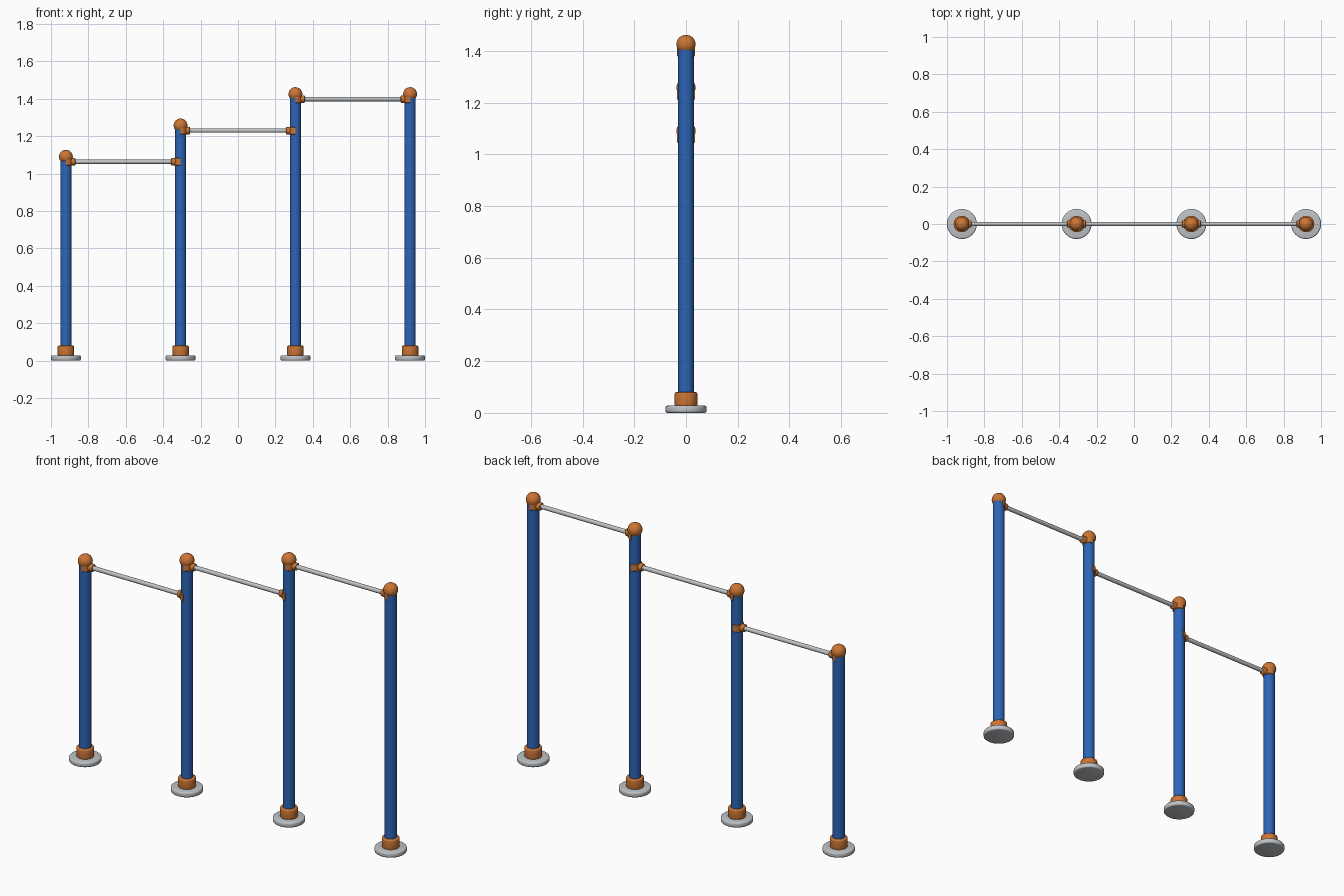
import bpy, bmesh, math
from mathutils import Matrix

if "Cube" in bpy.data.objects:
    bpy.data.objects.remove(bpy.data.objects["Cube"])


def material(name, rgb):
    m = bpy.data.materials.new(name)
    m.diffuse_color = (*rgb, 1)
    m.use_nodes = True
    m.node_tree.nodes["Principled BSDF"].inputs["Base Color"].default_value = m.diffuse_color
    return m


BLUE = material("blue_paint", (0.026, 0.13, 0.47))
ORANGE = material("orange_plastic", (0.60, 0.18, 0.035))
GREY = material("grey_metal", (0.52, 0.54, 0.56))


def finish(bm, name, mat, matrix):
    bmesh.ops.recalc_face_normals(bm, faces=bm.faces)
    bm.transform(matrix)
    me = bpy.data.meshes.new(name)
    bm.to_mesh(me)
    bm.free()
    me.materials.append(mat)
    ob = bpy.data.objects.new(name, me)
    bpy.context.collection.objects.link(ob)
    bpy.ops.object.select_all(action='DESELECT')
    ob.select_set(True)
    bpy.context.view_layer.objects.active = ob
    bpy.ops.object.shade_smooth_by_angle(angle=math.radians(40))
    return ob


def lathe(name, profile, mat, matrix, sweep=2 * math.pi, segs=32):
    """Spin an (r, z) profile around z; a partial sweep is centred on +x."""
    bm = bmesh.new()
    vs = [bm.verts.new((r, 0, z)) for r, z in profile]
    es = [bm.edges.new(p) for p in zip(vs, vs[1:])]
    if sweep < 6:
        es.append(bm.edges.new((vs[-1], vs[0])))
        bmesh.ops.rotate(bm, verts=vs, matrix=Matrix.Rotation(-sweep / 2, 3, 'Z'))
    bmesh.ops.spin(bm, geom=vs + es, cent=(0, 0, 0), axis=(0, 0, 1),
                   angle=sweep, steps=segs)
    bmesh.ops.remove_doubles(bm, verts=bm.verts, dist=1e-5)
    if sweep < 6:
        bmesh.ops.holes_fill(bm, edges=bm.edges, sides=0)
    return finish(bm, name, mat, matrix)


def drum(r, z0, z1, b):
    """Closed cylinder profile with rounded rims of radius b."""
    arc = [(b * math.sin(a), b * math.cos(a)) for a in (0, math.pi / 6, math.pi / 3, math.pi / 2)]
    low = [(r - b + s, z0 + b - c) for s, c in arc]
    high = [(r - b + s, z1 - b + c) for s, c in reversed(arc)]
    return [(0, z0)] + low + high + [(0, z1)]


def clamp(name, x, z, side):
    """Half collar hugging the post plus a socket holding the bar."""
    turn = Matrix.Translation((x, 0, z)) @ Matrix.Rotation(0 if side > 0 else math.pi, 4, 'Z')
    ring = [(0.026, -0.02), (0.031, -0.02), (0.034, -0.017),
            (0.034, 0.017), (0.031, 0.02), (0.026, 0.02)]
    lathe(name + "_collar", ring, ORANGE, turn, math.pi, 20)
    lathe(name + "_socket", drum(0.02, 0.02, 0.05, 0.004), ORANGE,
          turn @ Matrix.Rotation(math.pi / 2, 4, 'Y'), segs=24)


POST_X = [-0.92, -0.307, 0.307, 0.92]
BAR_Z = [1.063, 1.23, 1.398]
TOP_Z = BAR_Z + [BAR_Z[-1]]

# Posts with foot plate, foot collar and ball cap
for i, (x, z) in enumerate(zip(POST_X, TOP_Z), 1):
    at = Matrix.Translation((x, 0, 0))
    lathe(f"foot_plate_{i}", drum(0.08, 0, 0.028, 0.008), GREY, at, segs=40)
    lathe(f"foot_collar_{i}", drum(0.044, 0.026, 0.08, 0.006), ORANGE, at)
    lathe(f"post_{i}", [(0, 0.02), (0.03, 0.02), (0.03, z + 0.006), (0, z + 0.006)], BLUE, at)
    bm = bmesh.new()
    bmesh.ops.create_uvsphere(bm, u_segments=32, v_segments=16, radius=0.037)
    finish(bm, f"ball_cap_{i}", ORANGE, Matrix.Translation((x, 0, z + 0.027)))

# Horizontal bars with a clamp at each end
for i, (x0, x1, z) in enumerate(zip(POST_X, POST_X[1:], BAR_Z), 1):
    lay = Matrix.Translation((x0, 0, z)) @ Matrix.Rotation(math.pi / 2, 4, 'Y')
    a, b = 0.032, x1 - x0 - 0.032
    lathe(f"bar_{i}", [(0, a), (0.0115, a), (0.0115, b), (0, b)], GREY, lay, segs=24)
    clamp(f"left_clamp_{i}", x0, z, 1)
    clamp(f"right_clamp_{i}", x1, z, -1)
